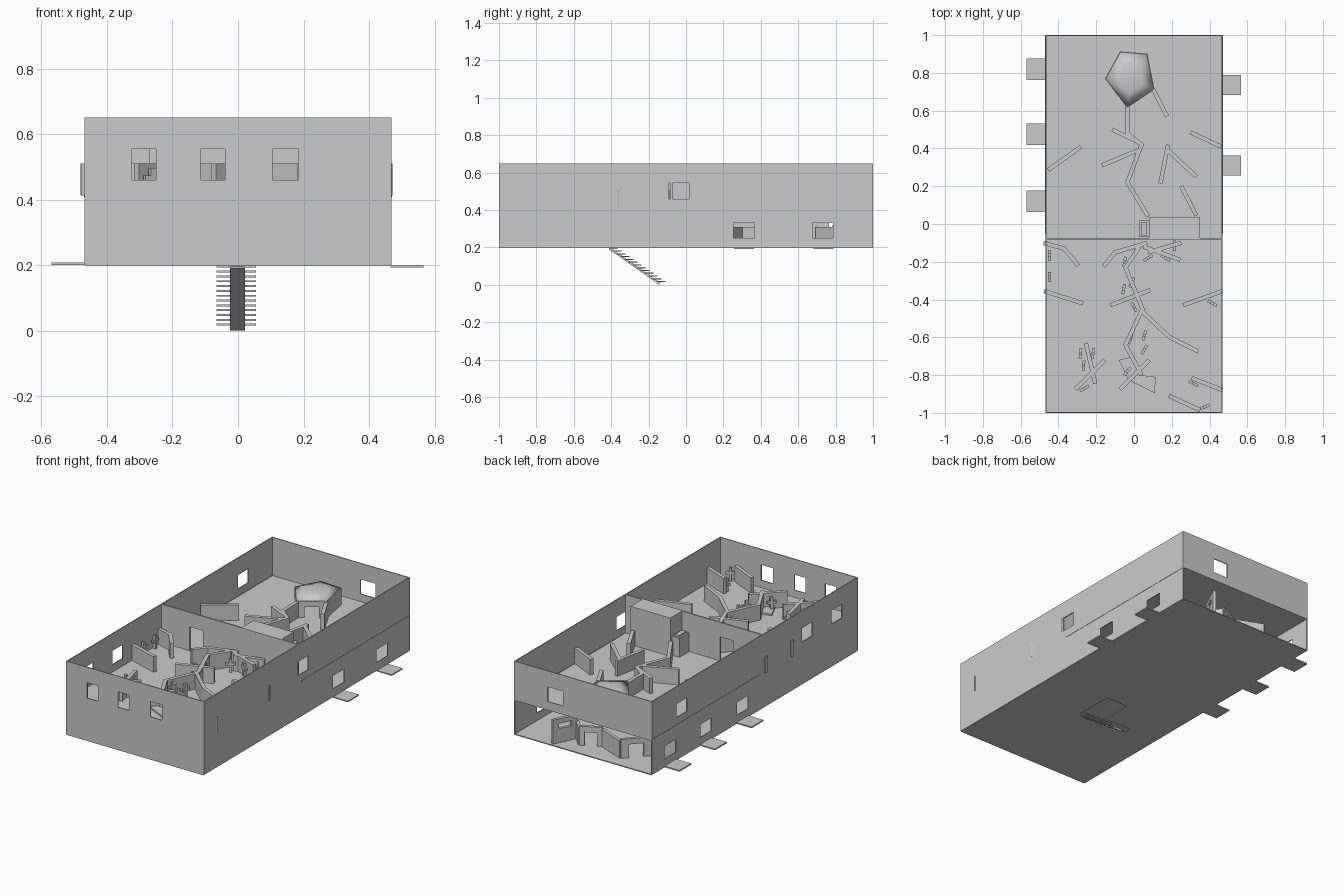
import bpy, bmesh, math
from mathutils import Vector

if "Cube" in bpy.data.objects:
    bpy.data.objects.remove(bpy.data.objects["Cube"])

Z0, Z1, Z2 = 0.20, 0.412, 0.65      # lower floor, upper floor, wall top
W, T = 0.465, 0.006                 # half width, shell thickness


def finish(name, bm, thick=0.0):
    bmesh.ops.recalc_face_normals(bm, faces=bm.faces)
    me = bpy.data.meshes.new(name)
    bm.to_mesh(me)
    bm.free()
    ob = bpy.data.objects.new(name, me)
    bpy.context.collection.objects.link(ob)
    if thick:
        m = ob.modifiers.new("thickness", 'SOLIDIFY')
        m.thickness, m.offset, m.use_even_offset = thick, 0, True
    return ob


def panel(name, o, u, v, holes=(), thick=T):
    """Flat sheet spanned by u and v, with rectangular holes (u0, u1, v0, v1)."""
    o, u, v = Vector(o), Vector(u), Vector(v)
    lu, lv = u.length, v.length
    us = sorted({0.0, lu, *[h[0] for h in holes], *[h[1] for h in holes]})
    vs = sorted({0.0, lv, *[h[2] for h in holes], *[h[3] for h in holes]})
    bm = bmesh.new()
    g = [[bm.verts.new(o + u / lu * a + v / lv * b) for b in vs] for a in us]
    for i in range(len(us) - 1):
        for j in range(len(vs) - 1):
            cu, cv = (us[i] + us[i + 1]) / 2, (vs[j] + vs[j + 1]) / 2
            if not any(h[0] < cu < h[1] and h[2] < cv < h[3] for h in holes):
                bm.faces.new((g[i][j], g[i + 1][j], g[i + 1][j + 1], g[i][j + 1]))
    loose = [x for x in bm.verts if not x.link_faces]
    bmesh.ops.delete(bm, geom=loose, context='VERTS')
    return finish(name, bm, thick)


def strip(name, pts, z0, z1, thick=0.023):
    """Upright mitred wall along a path."""
    bm = bmesh.new()
    cols = [(bm.verts.new((x, y, z0)), bm.verts.new((x, y, z1))) for x, y in pts]
    for a, b in zip(cols, cols[1:]):
        bm.faces.new((a[0], b[0], b[1], a[1]))
    return finish(name, bm, thick)


def boxes(name, parts, loc=(0, 0, 0), rot=0.0):
    """Several boxes (min corner, max corner) in one mesh."""
    bm = bmesh.new()
    for lo, hi in parts:
        vs = bmesh.ops.create_cube(bm, size=1)['verts']
        for v in vs:
            v.co = [lo[k] if v.co[k] < 0 else hi[k] for k in range(3)]
    ob = finish(name, bm)
    ob.location, ob.rotation_euler.z = loc, rot
    return ob


# floors
panel("lower_floor", (-W, -1, Z0), (2 * W, 0, 0), (0, 2, 0),
      [(W - 0.08, W + 0.07, 0.60, 0.84)])
panel("upper_floor", (-W, -1, Z1), (2 * W, 0, 0), (0, 2, 0))

# outer shell: hole heights are measured from the lower floor
UP, LOW = (0.26, 0.345), (0.05, 0.13)
H = (0, 0, Z2 - Z0)
E = 1 - T / 2
front = [(W + a, W + b, 0.26, 0.355) for a, b in ((-.325, -.25), (-.115, -.04), (.105, .185))]
panel("front_wall", (-W, -E, Z0), (2 * W, 0, 0), H, front)
left = [(1 + y - .05, 1 + y + .05, *UP) for y in (.71, -.51, -.795)]
left += [(1 + y - .055, 1 + y + .055, *LOW) for y in (.82, .475, .12)]
panel("left_wall", (-W, -1, Z0), (0, 2, 0), H, left)
right = [(1 - .09, 1 + .015, *UP)]
right += [(1 + y - .055, 1 + y + .055, *LOW) for y in (.31, .73)]
panel("right_wall", (W, -1, Z0), (0, 2, 0), H, right)
panel("back_wall", (-W, E, Z1), (2 * W, 0, 0), (0, 0, Z2 - Z1),
      [(W + .135, W + .24, .05, .14)])
for s, n in ((-1, "left"), (1, "right")):
    boxes(n + "_ledge", [((s * W - .005, -.05, .406), (s * W + .005, 1, .418))])

# landing pads outside the lower windows
for i, y in enumerate((.82, .475, .12)):
    boxes(f"left_pad_{i}", [((-.57, y - .057, .2), (-W, y + .057, .208))])
for i, y in enumerate((.31, .735)):
    boxes(f"right_pad_{i}", [((W, y - .053, .193), (.567, y + .053, .2))])

# stair below the floor hole
N = 13
steps = []
for i in range(N):
    t = i / (N - 1)
    y, z = -.39 + .255 * t, .195 - .177 * t
    steps.append(((-.065, y - .02, z - .003), (.055, y + .025, z + .003)))
boxes("stair_treads", steps)
panel("stair_beam", (-.025, -.41, .196), (.046, 0, 0), (0, .27, -.19), thick=.012)

# upper divider with doorway, and the closed room behind it
panel("upper_divider", (-W, -.078, Z1), (2 * W, 0, 0), (0, 0, Z2 - Z1),
      [(.195, .285, .004, .15)], .01)
boxes("closed_room", [((.08, -.08, Z1), (.35, .038, Z2))])
boxes("room_entry", [((.03, -.07, Z1), (.08, .02, Z1 + .12)),
                     ((.04, -.06, Z1 + .12), (.07, .01, Z1 + .13))])

# low maze walls, back half then front half
back_maze = [
    [(.1, .715), (.175, .57)],
    [(-.035, .625), (-.035, .48), (.04, .42), (-.035, .22), (.075, .04)],
    [(-.115, .5), (.03, .43)],
    [(-.17, .31), (.02, .39)],
    [(-.455, .285), (-.28, .41)],
    [(.14, .215), (.18, .42)],
    [(.18, .39), (.33, .25)],
    [(.3, .485), (.46, .41)],
    [(.25, .2), (.33, .045)],
]
front_maze = [
    [(-.478, -.1), (-.37, -.13), (-.295, -.22)],
    [(-.476, -.355), (-.27, -.42)],
    [(-.16, -.225), (-.1, -.15), (.07, -.1)],
    [(.05, -.12), (.245, -.19)],
    [(.075, -.15), (.25, -.1)],
    [(.03, -.12), (-.045, -.23), (.045, -.45), (-.045, -.64), (.04, -.8)],
    [(-.125, -.43), (.085, -.35)],
    [(.045, -.465), (.19, -.6), (.34, -.675)],
    [(.26, -.43), (.468, -.355)],
    [(.305, -.815), (.468, -.88)],
    [(.185, -.91), (.35, -.985)],
    [(-.255, -.63), (-.205, -.845)],
    [(-.31, -.875), (-.155, -.72)],
    [(-.075, -.875), (.08, -.72)],
]
for n, maze in (("back", back_maze), ("front", front_maze)):
    for i, p in enumerate(maze):
        strip(f"{n}_maze_wall_{i}", p, Z1, .51, .022)

# five-sided hut with a softly domed roof
hut = [(.1, .715), (.065, .895), (-.07, .905), (-.145, .77), (-.035, .625)]
strip("hut_walls", hut, Z1, .515, .015)
a, b = Vector((*hut[4], Z1)), Vector((*hut[0], Z1))
panel("hut_door_wall", a, b - a, (0, 0, .103), [(.04, .12, 0, .07)], .015)
bm = bmesh.new()
ctr = Vector((-.01, .78))
rings = [[bm.verts.new((*(ctr + (Vector(p) - ctr) * r), z)) for p in hut]
         for r, z in ((1.03, .515), (.55, .535))]
top = bm.verts.new((*ctr, .543))
for i in range(5):
    j = (i + 1) % 5
    bm.faces.new((rings[0][i], rings[0][j], rings[1][j], rings[1][i]))
    bm.faces.new((rings[1][i], rings[1][j], top))
for f in bm.faces:
    f.smooth = True
finish("hut_roof", bm, .006)

# flat slab in the front half
bm = bmesh.new()
bm.faces.new([bm.verts.new((x, y, Z1 + .01)) for x, y in
              ((-.08, -.72), (0, -.7), (.035, -.8), (.115, -.81), (.11, -.895), (-.03, -.825))])
finish("floor_slab", bm, .01)

# standing crosses: x, y, turn in degrees
crosses = [(-.447, -.165, 90), (-.447, -.28, 90), (.215, -.115, 90), (.075, -.18, 30),
           (.167, -.18, -30), (-.05, -.2, 80), (-.055, -.345, 80), (-.012, -.31, 70),
           (.0, -.44, -60), (.415, -.42, -30), (.055, -.59, 75), (.055, -.665, 60),
           (-.02, -.61, 70), (-.283, -.685, 85), (-.217, -.685, 85), (-.267, -.75, 85),
           (-.262, -.87, 30), (.315, -.845, -25), (.375, -.968, 25), (-.035, -.78, 50)]
for i, (x, y, r) in enumerate(crosses):
    boxes(f"cross_{i}", [((-.008, -.008, 0), (.008, .008, .085)),
                         ((-.027, -.0075, .045), (.027, .0075, .061))],
          (x, y, Z1), math.radians(r))

# lower storey: slotted wall, doorways and partitions seen through the open back
def doorway(name, p, q, h, holes):
    p, q = Vector((*p, Z0)), Vector((*q, Z0))
    panel(name, p, q - p, (0, 0, h), holes, .018)


doorway("slotted_wall", (.22, .985), (.15, .84), .15, [(.04, .12, .09, .12)])
doorway("doorway_a", (.088, .907), (-.03, .85), .12, [(.03, .1, 0, .085)])
doorway("doorway_b", (-.2, .92), (-.32, .79), .12, [(.045, .13, 0, .085)])
lower_walls = [
    [(.15, .84), (.088, .907)],
    [(-.03, .85), (-.2, .92)],
    [(-.32, .79), (-.455, .7)],
    [(.2, .6), (.05, .5), (.08, .3)],
    [(-.35, .55), (-.2, .62)],
    [(-.3, .3), (-.12, .22)],
]
for i, p in enumerate(lower_walls):
    strip(f"lower_wall_{i}", p, Z0, .31, .018)
boxes("front_lower_wall", [((.053, -1.0, Z0), (.061, -.75, Z1))])
